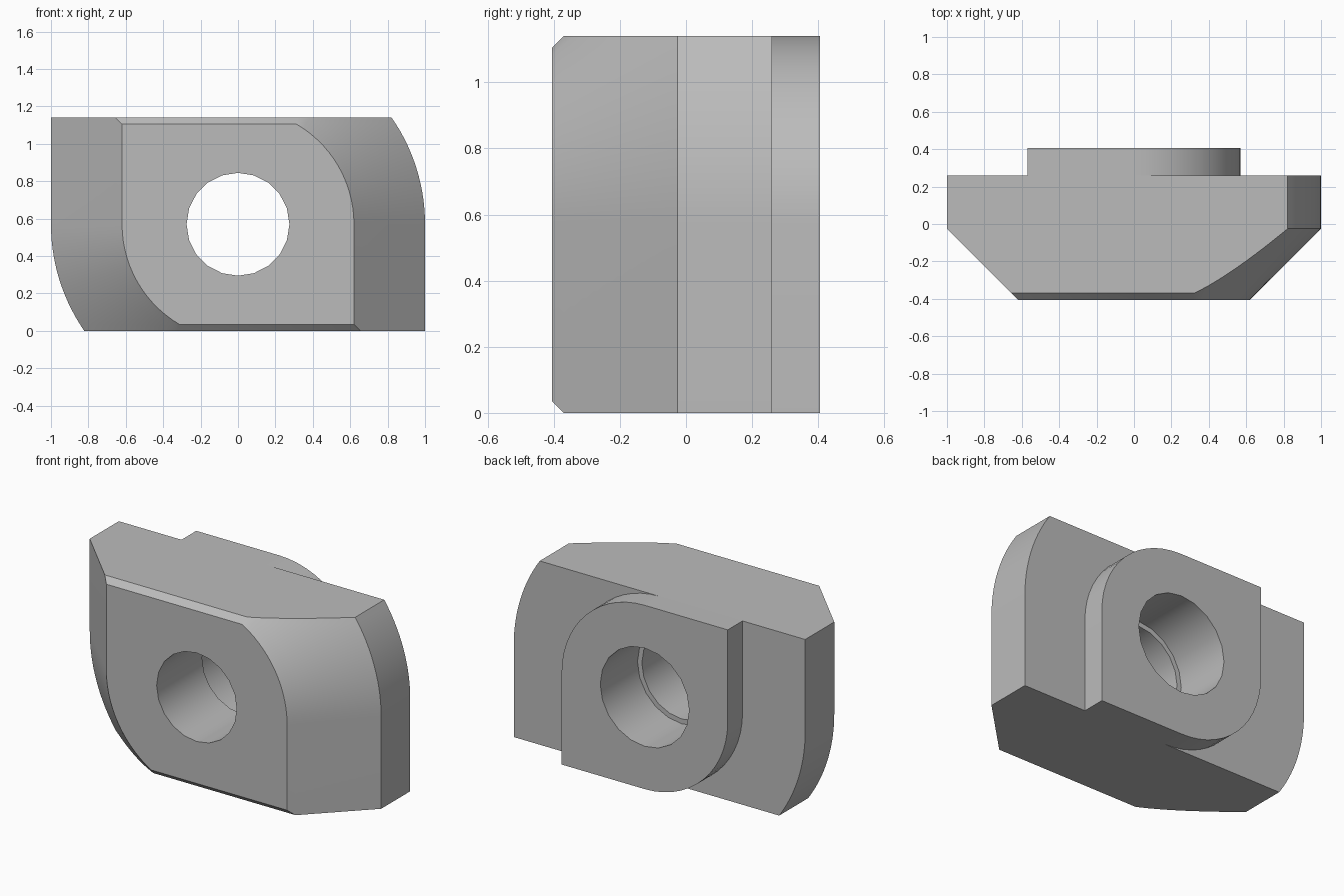
import bpy
import bmesh
from math import asin, cos, sin, pi

if "Cube" in bpy.data.objects:
    bpy.data.objects.remove(bpy.data.objects["Cube"], do_unlink=True)

HALF = 0.57          # half height, also the height of the hole axis
FRONT, BACK = -0.405, 0.405
STEP = 0.26          # where the boss meets the head

steel = bpy.data.materials.new("Plain grey steel")
steel.use_nodes = True
colour = (0.5, 0.5, 0.5, 1)
steel.diffuse_color = colour
steel.node_tree.nodes["Principled BSDF"].inputs["Base Color"].default_value = colour


def half_turn_profile(r, h, steps=14):
    """Rectangle with two opposite corners rounded by a circle of radius r."""
    end = asin(min(1, h / r))
    half = [(r, -h)]
    half += [(r * cos(end * i / steps), r * sin(end * i / steps)) for i in range(steps + 1)]
    return half + [(-x, -z) for x, z in half]


def circle(r, sides=20):
    return [(r * cos(2 * pi * i / sides), r * sin(2 * pi * i / sides)) for i in range(sides)]


def loft(name, sections):
    """Skin a list of (y, outline) sections and cap both ends."""
    bm = bmesh.new()
    rings = [[bm.verts.new((x, y, z + HALF)) for x, z in outline] for y, outline in sections]
    for a, b in zip(rings, rings[1:]):
        for i in range(len(a)):
            j = (i + 1) % len(a)
            bm.faces.new((a[i], a[j], b[j], b[i]))
    bm.faces.new(rings[0])
    bm.faces.new(rings[-1])
    bmesh.ops.recalc_face_normals(bm, faces=bm.faces)
    mesh = bpy.data.meshes.new(name)
    bm.to_mesh(mesh)
    bm.free()
    obj = bpy.data.objects.new(name, mesh)
    bpy.context.collection.objects.link(obj)
    mesh.materials.append(steel)
    return obj


# Head: tapered front with bevelled top and bottom edges, straight behind
sections = [(FRONT, half_turn_profile(0.62, HALF - 0.035))]
taper_steps = 10
for i in range(taper_steps + 1):
    t = i / taper_steps
    sections.append((-0.37 + 0.345 * t, half_turn_profile(0.655 + 0.345 * t, HALF)))
sections.append((STEP, half_turn_profile(1, HALF)))
head = loft("nut_head", sections)

# Boss: narrower block on the back with the same pair of rounded corners
boss = loft("rear_boss", [(y, half_turn_profile(HALF, HALF)) for y in (STEP, BACK)])

# Stepped bore through both parts
bore = loft("bore_cutter", [(FRONT - 0.1, circle(0.275)), (0.04, circle(0.275)),
                            (0.04, circle(0.305)), (BACK + 0.1, circle(0.305))])
bore.hide_render = True

for part in (head, boss):
    cut = part.modifiers.new("bore", "BOOLEAN")
    cut.operation = "DIFFERENCE"
    cut.solver = "EXACT"
    cut.object = bore
    bpy.ops.object.select_all(action="DESELECT")
    part.select_set(True)
    bpy.context.view_layer.objects.active = part
    bpy.ops.object.modifier_apply(modifier=cut.name)
    bpy.ops.object.shade_smooth_by_angle(angle=0.5)

bpy.data.objects.remove(bore, do_unlink=True)
